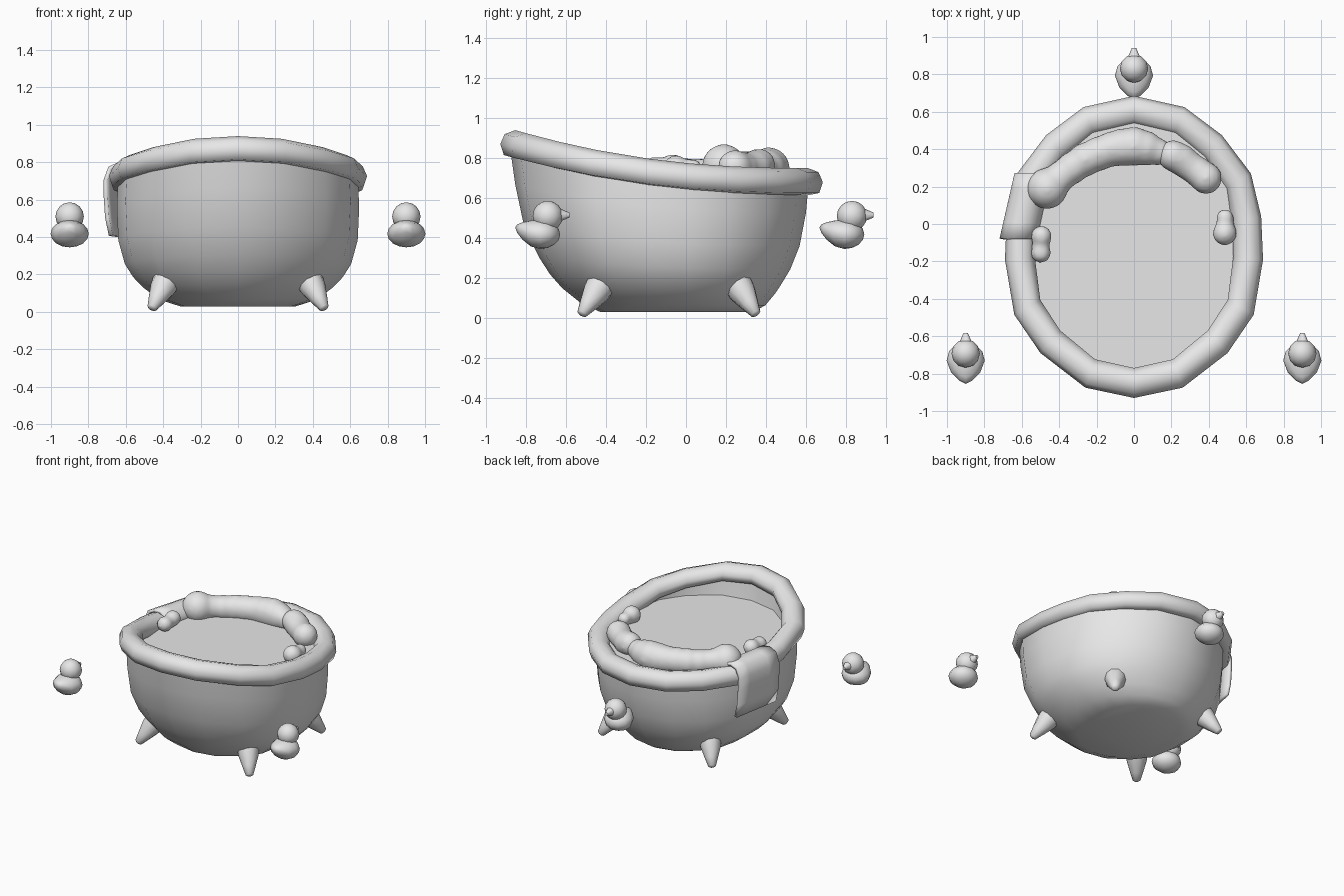
import bpy, bmesh, math
from mathutils import Vector, Matrix

cube = bpy.data.objects.get("Cube")
if cube:
    bpy.data.objects.remove(cube)

grey = bpy.data.materials.new("plain_grey")
grey.use_nodes = True
grey.diffuse_color = (0.8, 0.8, 0.8, 1)
grey.node_tree.nodes["Principled BSDF"].inputs["Base Color"].default_value = (0.8, 0.8, 0.8, 1)


def finish(name, bm, angle=50):
    bmesh.ops.recalc_face_normals(bm, faces=bm.faces)
    mesh = bpy.data.meshes.new(name)
    bm.to_mesh(mesh)
    bm.free()
    mesh.materials.append(grey)
    ob = bpy.data.objects.new(name, mesh)
    bpy.context.collection.objects.link(ob)
    bpy.ops.object.select_all(action="DESELECT")
    ob.select_set(True)
    bpy.context.view_layer.objects.active = ob
    bpy.ops.object.shade_smooth_by_angle(angle=math.radians(angle))
    return ob


def loft(bm, rings, loop=False, cap=False):
    """Bridge closed rings of points in order."""
    vs = [[bm.verts.new(p) for p in ring] for ring in rings]
    n = len(vs[0])
    pairs = list(zip(vs, vs[1:])) + ([(vs[-1], vs[0])] if loop else [])
    for a, b in pairs:
        for i in range(n):
            j = (i + 1) % n
            bm.faces.new((a[i], a[j], b[j], b[i]))
    if cap:
        bm.faces.new(vs[0])
        bm.faces.new(vs[-1])


# Rim outline in plan, half of it mirrored to 18 points
half = [(0, -.93), (.26, -.875), (.5, -.69), (.64, -.485), (.69, -.19),
        (.68, .04), (.625, .27), (.47, .475), (.27, .625), (0, .685)]
outline = half + [(-x, y) for x, y in half[-2:0:-1]]
MID = -.12


def rim_z(y):
    return .75 + .19 * max(0, (.685 - y) / 1.615) ** 2.3


# Rolled rim: one cross-section swept round the outline
section = [(0, -.07), (.022, -.02), (.075, 0), (.125, -.015), (.16, -.06),
           (.15, -.11), (.07, -.135), (.018, -.125)]
rings = []
for inset, dz in section:
    ring = []
    for x, y in outline:
        d = Vector((x, y - MID)).normalized()
        ring.append((x - d.x * inset, y - d.y * inset, rim_z(y) + dz))
    rings.append(ring)
bm = bmesh.new()
loft(bm, rings, loop=True)
finish("rolled_rim", bm, 100)

# Tub shell: height fraction, half width, front y, back y
levels = [(0, .31, -.43, .34), (.05, .42, -.525, .40), (.14, .505, -.62, .45),
          (.22, .56, -.68, .485), (.32, .605, -.735, .525), (.5, .64, -.81, .573),
          (.75, .648, -.855, .605), (1, .64, -.885, .62)]


def shell_ring(level, base, inset):
    f, w, front, back = level
    mid, reach = (front + back) / 2, (back - front) / 2 - inset
    return [(x / .69 * (w - inset), mid + (y - MID) / .81 * reach,
             base + f * (rim_z(y) - .06 - base)) for x, y in outline]


bm = bmesh.new()
loft(bm, [shell_ring(l, .03, 0) for l in levels]
     + [shell_ring(l, .09, .085) for l in reversed(levels)], cap=True)
finish("tub_shell", bm)

# Bath water filling the tub to just below the low end of the rim
bm = bmesh.new()
bm.faces.new([bm.verts.new((x / .69 * .575, MID + (y - MID) / .81 * .68, .71))
              for x, y in outline])
finish("bath_water", bm)

# Four tapered feet
foot_profile = [(0, .012), (.04, .026), (.35, .045), (.75, .068), (1, .075), (1.08, .05)]
for side, sx in (("left", 1), ("right", -1)):
    for end, tip_y, top_y in (("front", -.525, -.43), ("back", .353, .263)):
        tip, top = Vector((sx * .463, tip_y, .015)), Vector((sx * .385, top_y, .16))
        axis = top - tip
        turn = axis.to_track_quat("Z", "Y")
        bm = bmesh.new()
        loft(bm, [[tip + axis * t + turn @ Vector((r * math.cos(k * math.tau / 10),
                                                   r * math.sin(k * math.tau / 10), 0))
                   for k in range(10)] for t, r in foot_profile], cap=True)
        finish(f"{end}_{side}_foot", bm)


# Bath ducks: round body with an upturned tail, ball head, cone beak
def duck(name, x, y):
    bm = bmesh.new()
    bmesh.ops.create_uvsphere(bm, u_segments=12, v_segments=8, radius=1)
    for v in bm.verts:
        tail = max(0, -v.co.y)
        v.co.x *= .102 * (1 - .45 * tail ** 2)
        v.co.z = v.co.z * .073 * (1 - .3 * tail ** 2) + .418 + .034 * tail ** 2
        v.co.y = v.co.y * (.125 if v.co.y < 0 else .1)
        v.co += Vector((x, y, 0))
    bmesh.ops.create_uvsphere(bm, u_segments=12, v_segments=8, radius=.076,
                              matrix=Matrix.Translation((x, y + .038, .51)))
    bmesh.ops.create_cone(bm, segments=8, radius1=.042, radius2=.012, depth=.07, cap_ends=True,
                          matrix=Matrix.Translation((x, y + .112, .515))
                          @ Matrix.Rotation(-math.pi / 2, 4, "X"))
    finish(name, bm)


duck("left_duck", .9, -.73)
duck("right_duck", -.9, -.73)
duck("back_duck", 0, .793)

# Towel folded over the right rim, following its curve
drape = [(-.52, .68), (-.545, .745), (-.59, .785), (-.64, .785), (-.685, .765),
         (-.708, .70), (-.708, .62), (-.7, .5), (-.68, .405)]
bm = bmesh.new()
STEPS = 4
grid = []
for k in range(STEPS + 1):
    t = k / STEPS
    grid.append([bm.verts.new((px + .08 * t, -.08 + .35 * t, pz + .004 - .012 * t))
                 for px, pz in drape])
for a, b in zip(grid, grid[1:]):
    for i in range(len(drape) - 1):
        bm.faces.new((a[i], a[i + 1], b[i + 1], b[i]))
towel = finish("towel", bm)
thick = towel.modifiers.new("thickness", "SOLIDIFY")
thick.thickness, thick.offset = .022, 0


# Foam: blobs fused into soft strands
def foam(name, blobs):
    bm = bmesh.new()
    for x, y, z, r in blobs:
        bmesh.ops.create_icosphere(bm, subdivisions=3, radius=r * 1.06,
                                   matrix=Matrix.Translation((x, y, z)))
    ob = finish(name, bm)
    fuse = ob.modifiers.new("fuse", "REMESH")
    fuse.mode, fuse.voxel_size, fuse.use_smooth_shade = "VOXEL", .014, True
    soft = ob.modifiers.new("soften", "SMOOTH")
    soft.factor, soft.iterations = .5, 14


foam("long_foam", [(-.465, .19, .76, .105), (-.39, .255, .755, .08), (-.33, .3, .75, .083),
                   (-.26, .345, .75, .087), (-.19, .375, .75, .088), (-.12, .4, .75, .09),
                   (-.06, .41, .75, .097), (0, .415, .75, .1), (.06, .405, .75, .09),
                   (.13, .385, .75, .07)])
foam("short_foam", [(.21, .365, .765, .08), (.25, .345, .755, .082), (.29, .315, .75, .078),
                    (.34, .28, .75, .078), (.385, .245, .755, .082)])
foam("right_foam", [(-.495, -.065, .765, .055), (-.498, -.11, .755, .046),
                    (-.498, -.155, .755, .053)])
foam("left_foam", [(.487, .035, .75, .046), (.487, 0, .745, .046), (.485, -.05, .75, .063)])
